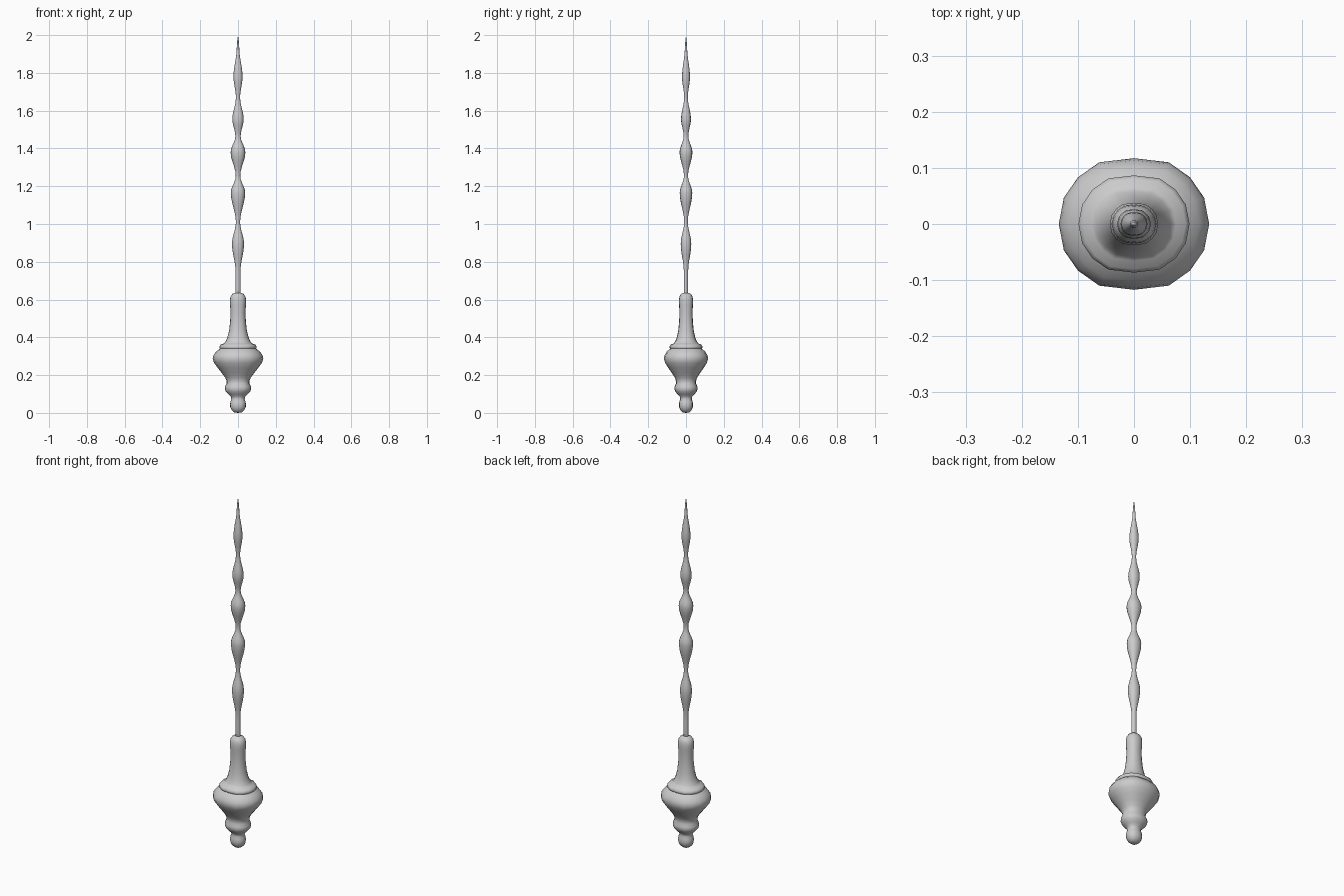
import bpy, bmesh, math

if "Cube" in bpy.data.objects:
    bpy.data.objects.remove(bpy.data.objects["Cube"])

# Slightly flattened 16-sided cross-section (unit quarter, mirrored round)
Q = [(1, 0), (.933, .35), (.746, .62), (.463, .82), (0, .875)]
SECTION = (Q[:4] + [(-x, y) for x, y in reversed(Q[1:])]
           + [(-x, -y) for x, y in Q[:4]] + [(x, -y) for x, y in reversed(Q[1:])])


def turned(name, profile, angle=50):
    """Sweep (radius, z) points round the upright axis; ends close to a point."""
    bm = bmesh.new()
    rings = []
    for r, z in profile:
        if r == 0:
            rings.append([bm.verts.new((0, 0, z))])
        else:
            rings.append([bm.verts.new((x * r, y * r, z)) for x, y in SECTION])
    n = len(SECTION)
    for a, b in zip(rings, rings[1:]):
        for i in range(n):
            j = (i + 1) % n
            if len(a) == 1:
                bm.faces.new((a[0], b[j], b[i]))
            elif len(b) == 1:
                bm.faces.new((a[i], a[j], b[0]))
            else:
                bm.faces.new((a[i], a[j], b[j], b[i]))
    bmesh.ops.recalc_face_normals(bm, faces=bm.faces)
    me = bpy.data.meshes.new(name)
    bm.to_mesh(me)
    bm.free()
    ob = bpy.data.objects.new(name, me)
    bpy.context.collection.objects.link(ob)
    bpy.context.view_layer.objects.active = ob
    ob.select_set(True)
    bpy.ops.object.shade_smooth_by_angle(angle=math.radians(angle))
    ob.select_set(False)
    return ob


def eased(keys, steps=5):
    """Flowing waves between the given wide and narrow points."""
    out = []
    for (r0, z0), (r1, z1) in zip(keys, keys[1:]):
        for i in range(steps):
            t = i / steps
            e = (1 - math.cos(math.pi * t)) / 2
            out.append((r0 + (r1 - r0) * e, z0 + (z1 - z0) * t))
    return out + [keys[-1]]


# Turned handle: pommel, ring, bulb, collar and grip
turned("handle", [
    (0, 0), (.02, .003), (.033, .014), (.041, .03), (.042, .045),
    (.040, .06), (.035, .073), (.037, .085), (.050, .097), (.064, .112),
    (.070, .126), (.068, .14), (.061, .155), (.061, .17), (.067, .186),
    (.085, .21), (.107, .238), (.126, .264), (.134, .286), (.130, .305),
    (.116, .325), (.096, .340), (.099, .345), (.099, .352), (.092, .362), (.075, .367),
    (.066, .378), (.056, .40), (.047, .435), (.042, .48), (.039, .53),
    (.042, .57), (.043, .595), (.040, .615), (.030, .63), (.013, .636), (0, .637)])

# Wavy tapering shaft
turned("shaft", [(0, .62)] + eased([
    (.013, .63), (.013, .75), (.032, .895), (.011, 1.01), (.038, 1.165),
    (.012, 1.255), (.039, 1.38), (.014, 1.465), (.030, 1.555),
    (.011, 1.67), (.024, 1.78), (.007, 1.93)]) + [(.004, 1.97), (0, 2.0)])
